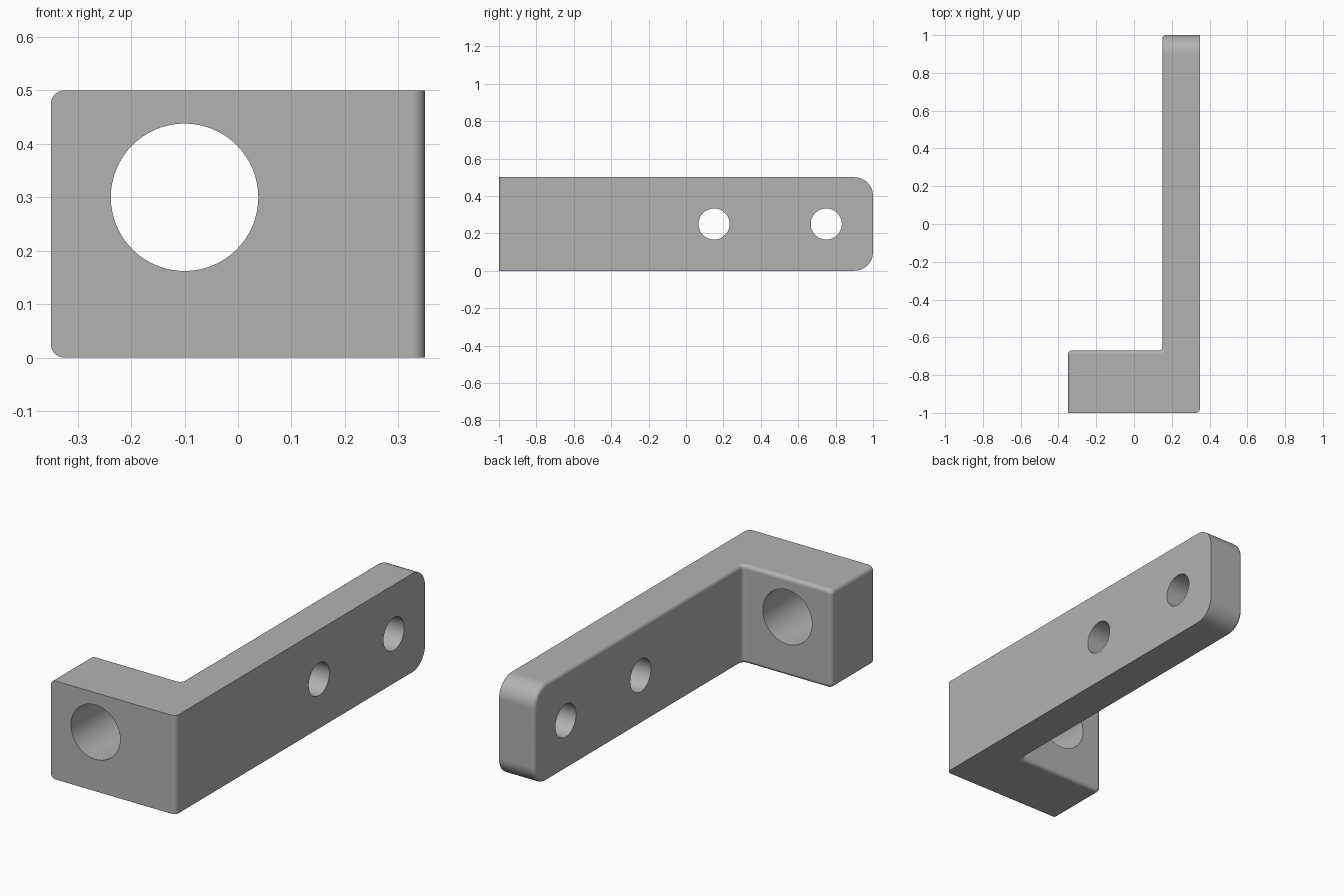
import bpy
import bmesh
from math import radians, pi

if "Cube" in bpy.data.objects:
    bpy.data.objects.remove(bpy.data.objects["Cube"])

HEIGHT = 0.5
STEP_X, STEP_Y = 0.15, -0.67

grey = bpy.data.materials.new("plain grey")
grey.use_nodes = True
grey.diffuse_color = (0.45, 0.45, 0.45, 1)
grey.node_tree.nodes["Principled BSDF"].inputs["Base Color"].default_value = (0.45, 0.45, 0.45, 1)


def add_object(name, bm):
    mesh = bpy.data.meshes.new(name)
    bm.to_mesh(mesh)
    bm.free()
    mesh.materials.append(grey)
    obj = bpy.data.objects.new(name, mesh)
    bpy.context.collection.objects.link(obj)
    return obj


def round_edges(bm, test, radius, segments=8):
    edges = [e for e in bm.edges if test(e)]
    bmesh.ops.bevel(bm, geom=edges, offset=radius, segments=segments,
                    profile=0.5, affect='EDGES', clamp_overlap=False)
    bm.normal_update()


def along(e, axis):
    a, b = (v.co for v in e.verts)
    return all(abs(a[i] - b[i]) < 1e-4 for i in range(3) if i != axis)


def at(e, axis, value):
    return all(abs(v.co[axis] - value) < 1e-4 for v in e.verts)


# L-shaped body: mounting block at the front, long arm running back
bm = bmesh.new()
outline = [(-0.35, -1), (0.35, -1), (0.35, 1), (STEP_X, 1),
           (STEP_X, STEP_Y), (-0.35, STEP_Y)]
base = bm.faces.new([bm.verts.new((x, y, 0)) for x, y in outline])
top = bmesh.ops.extrude_face_region(bm, geom=[base])["geom"]
bmesh.ops.translate(bm, vec=(0, 0, HEIGHT),
                    verts=[v for v in top if isinstance(v, bmesh.types.BMVert)])
bmesh.ops.recalc_face_normals(bm, faces=bm.faces)

# Large arm end corners, block side edges, front and inner uprights
round_edges(bm, lambda e: along(e, 0) and at(e, 1, 1), 0.1, 12)
round_edges(bm, lambda e: along(e, 1) and at(e, 0, -0.35), 0.025)
round_edges(bm, lambda e: along(e, 2) and at(e, 0, 0.35) and at(e, 1, -1), 0.025)
round_edges(bm, lambda e: along(e, 2) and at(e, 0, STEP_X) and at(e, 1, STEP_Y), 0.02)


# Soft rim around the inner faces of the L
def is_inner(f):
    n, c = f.normal, f.calc_center_median()
    return (abs(n.z) < 0.01 and n.x < 0.01 and n.y > -0.01
            and c.x > -0.34 and c.y < 0.9)


inner = {f for f in bm.faces if is_inner(f)}
round_edges(bm, lambda e: sum(f in inner for f in e.link_faces) == 1, 0.02, 6)
body = add_object("bracket_body", bm)


# Through holes
def drill(name, location, radius, axis):
    cutter_bm = bmesh.new()
    bmesh.ops.create_cone(cutter_bm, cap_ends=True, segments=64,
                          radius1=radius, radius2=radius, depth=0.8)
    cutter = add_object(name, cutter_bm)
    cutter.location = location
    cutter.rotation_euler[1 - axis] = pi / 2
    cutter.hide_render = True
    cut = body.modifiers.new(name, 'BOOLEAN')
    cut.operation = 'DIFFERENCE'
    cut.solver = 'EXACT'
    cut.object = cutter
    return cutter


cutters = [drill("block_bore", (-0.1, -0.83, 0.3), 0.138, 1)]
for i, y in enumerate((0.15, 0.75)):
    cutters.append(drill(f"arm_hole_{i + 1}", (0.25, y, 0.25), 0.083, 0))

bpy.context.view_layer.objects.active = body
bpy.ops.object.select_all(action='DESELECT')
body.select_set(True)
for mod in list(body.modifiers):
    bpy.ops.object.modifier_apply(modifier=mod.name)
for cutter in cutters:
    bpy.data.objects.remove(cutter)

# Smooth rounds and bores while keeping the flats flat
bpy.ops.object.shade_smooth_by_angle(angle=radians(30))
flats = body.modifiers.new("flat_faces", 'WEIGHTED_NORMAL')
flats.keep_sharp = True
